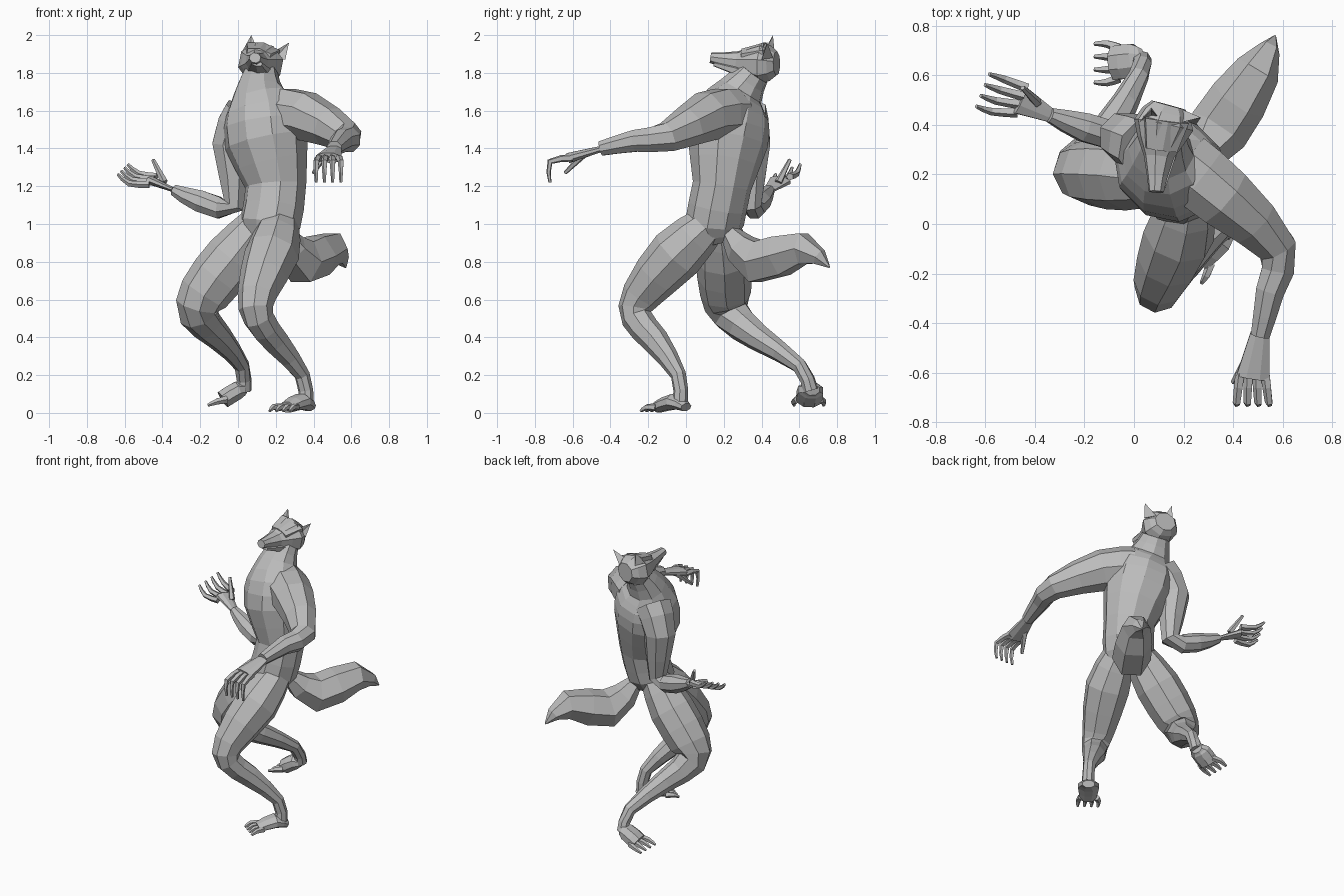
import bpy
import bmesh
import math
from mathutils import Vector

# Remove the default cube only
default_cube = bpy.data.objects.get("Cube")
if default_cube:
    bpy.data.objects.remove(default_cube, do_unlink=True)

# Single plain material
fur = bpy.data.materials.new("plain_grey")
fur.use_nodes = True
grey = (.5, .5, .5, 1)
fur.diffuse_color = grey
fur.node_tree.nodes["Principled BSDF"].inputs["Base Color"].default_value = grey


def finish(name, bm):
    """Turn a bmesh into a flat shaded object."""
    bmesh.ops.recalc_face_normals(bm, faces=bm.faces)
    mesh = bpy.data.meshes.new(name)
    bm.to_mesh(mesh)
    bm.free()
    mesh.materials.append(fur)
    obj = bpy.data.objects.new(name, mesh)
    bpy.context.collection.objects.link(obj)


def with_midpoints(joints):
    """Add one smoothly curved point between every pair of joints."""
    joints = [Vector(joint) for joint in joints]
    padded = [joints[0], *joints, joints[-1]]
    path = [joints[0]]
    for before, start, end, after in zip(padded, joints, joints[1:], padded[3:]):
        path.append((start + end) / 2 + (start + end - before - after) / 16)
        path.append(end)
    return path


def limb(name, joints, side, flat=1.0, sides=8):
    """Loft rings along a curved path of joints, each x, y, z and radius.

    The side axis carries the full radius; flat scales the other axis.
    """
    bm = bmesh.new()
    path = with_midpoints(joints)
    centres = [point.to_3d() for point in path]
    last = len(path) - 1
    rings = []
    for index, point in enumerate(path):
        before = centres[max(index - 1, 0)]
        after = centres[min(index + 1, last)]
        tangent = (after - before).normalized()
        axis = Vector(side)
        axis = (axis - tangent * axis.dot(tangent)).normalized()
        across = tangent.cross(axis) * flat
        ring = []
        for step in range(sides):
            angle = math.tau * (step + .5) / sides
            offset = axis * math.cos(angle) + across * math.sin(angle)
            ring.append(bm.verts.new(centres[index] + offset * point.w * 1.04))
        rings.append(ring)
    for lower, upper in zip(rings, rings[1:]):
        for step in range(sides):
            following = (step + 1) % sides
            bm.faces.new((lower[step], lower[following], upper[following], upper[step]))
    bm.faces.new(rings[0])
    bm.faces.new(rings[-1])
    finish(name, bm)


def digits(name, start, reach, curl, spread, radius, side):
    """Four tapering fingers or toes fanned out across a hand or foot."""
    start, reach, curl, spread = map(Vector, (start, reach, curl, spread))
    for number in range(4):
        fan = spread * (number / 1.5 - 1)
        base = start + fan
        middle = base + reach + fan * .3
        tip = middle + curl
        joints = [(*base, radius), (*middle, radius * .8), (*tip, radius * .4)]
        limb(f"{name}_{number}", joints, side, sides=5)


def ear(name, base, tip):
    """A pointed ear with a hollow front face."""
    bm = bmesh.new()
    base = Vector(base)
    across = Vector((.05, 0, -.01))
    back = Vector((0, .04, 0))
    left = bm.verts.new(base + across - back / 2)
    right = bm.verts.new(base - across - back / 2)
    rear = bm.verts.new(base + back)
    hollow = bm.verts.new(base)
    point = bm.verts.new(tip)
    for corners in ((left, rear, point), (rear, right, point), (right, hollow, point),
                    (hollow, left, point), (left, hollow, right, rear)):
        bm.faces.new(corners)
    finish(name, bm)


across_x, across_y, upward = (1, 0, 0), (0, 1, 0), (0, 0, 1)
tilted = (1, 0, -.2)
hip_line = (.9, -.5, 0)

# Torso, twisted so the left hip and shoulder lead
limb("torso", [(.16, .16, .9, .1), (.17, .15, 1, .16), (.2, .19, 1.2, .16),
               (.15, .22, 1.44, .22), (.13, .25, 1.6, .2), (.11, .29, 1.7, .13),
               (.12, .36, 1.8, .09)],
     hip_line, flat=.92, sides=10)

# Head with muzzle, jaw, brow and ears
limb("head", [(.14, .48, 1.85, .07), (.12, .4, 1.85, .12),
              (.1, .27, 1.86, .06), (.09, .13, 1.88, .03)], tilted, flat=.9)
limb("lower_jaw", [(.12, .38, 1.79, .09), (.1, .15, 1.85, .03)], tilted, flat=.5, sides=6)
limb("brow", [(.13, .42, 1.92, .1), (.11, .3, 1.9, .07)], tilted, flat=.4, sides=6)
ear("right_ear", (.07, .43, 1.9), (.07, .46, 2))
ear("left_ear", (.2, .42, 1.88), (.27, .43, 1.96))

# Bushy tail
limb("tail", [(.24, .23, .95, .05), (.34, .38, .8, .12), (.5, .62, .87, .09),
              (.57, .76, .77, .004)], upward, sides=6)

# Legs, hip to heel
limb("left_leg", [(.22, .12, 1, .1), (.18, -.05, .84, .14), (.1, -.24, .62, .1),
                  (.11, -.26, .5, .08),
                  (.2, -.16, .38, .07), (.34, -.04, .2, .04), (.36, -.03, .06, .04)],
     hip_line)
limb("right_leg", [(.11, .18, 1, .1), (-.03, .2, .82, .14), (-.18, .21, .63, .13),
                   (-.21, .24, .52, .1),
                   (-.1, .38, .4, .07), (.02, .6, .25, .04), (.03, .66, .12, .04)],
     (.5, -.9, 0))

# Feet with four toes each
foot_line = (.8, -.6, 0)
limb("left_foot", [(.38, 0, .03, .04), (.33, -.06, .06, .07), (.26, -.15, .03, .05)],
     foot_line, flat=.6)
digits("left_toe", (.27, -.13, .03), (-.03, -.04, 0), (-.02, -.03, -.02),
       (.04, -.03, 0), .02, foot_line)
limb("right_foot", [(.04, .67, .12, .04), (0, .66, .12, .07), (-.08, .65, .07, .07)],
     across_y, flat=.7)
digits("right_toe", (-.06, .65, .07), (-.05, 0, -.01), (-.05, 0, -.02),
       (0, .06, 0), .02, across_y)

# Arms, shoulder to wrist
limb("left_arm", [(.2, .24, 1.58, .14), (.36, .11, 1.57, .13), (.58, -.1, 1.46, .08),
                  (.55, -.27, 1.44, .06), (.51, -.45, 1.4, .04)], upward)
limb("right_arm", [(.04, .31, 1.58, .12), (-.04, .35, 1.42, .1), (-.02, .34, 1.1, .06),
                   (-.2, .39, 1.12, .06), (-.34, .44, 1.18, .03)], across_y)

# Hands with fingers and thumbs
limb("left_hand", [(.51, -.44, 1.4, .04), (.48, -.62, 1.35, .07)], across_x, flat=.4)
digits("left_finger", (.48, -.6, 1.35), (0, -.12, -.02), (0, 0, -.11),
       (.05, 0, 0), .02, across_x)
limb("left_thumb", [(.46, -.54, 1.37, .02), (.4, -.64, 1.27, .01)], across_x, sides=5)
limb("right_hand", [(-.34, .44, 1.18, .03), (-.46, .5, 1.23, .06)], across_y, flat=.4)
digits("right_finger", (-.45, .5, 1.23), (-.1, .02, .01), (-.06, .02, .05),
       (.02, .05, .02), .02, across_y)
limb("right_thumb", [(-.39, .49, 1.22, .02), (-.45, .55, 1.34, .01)], across_y, sides=5)
